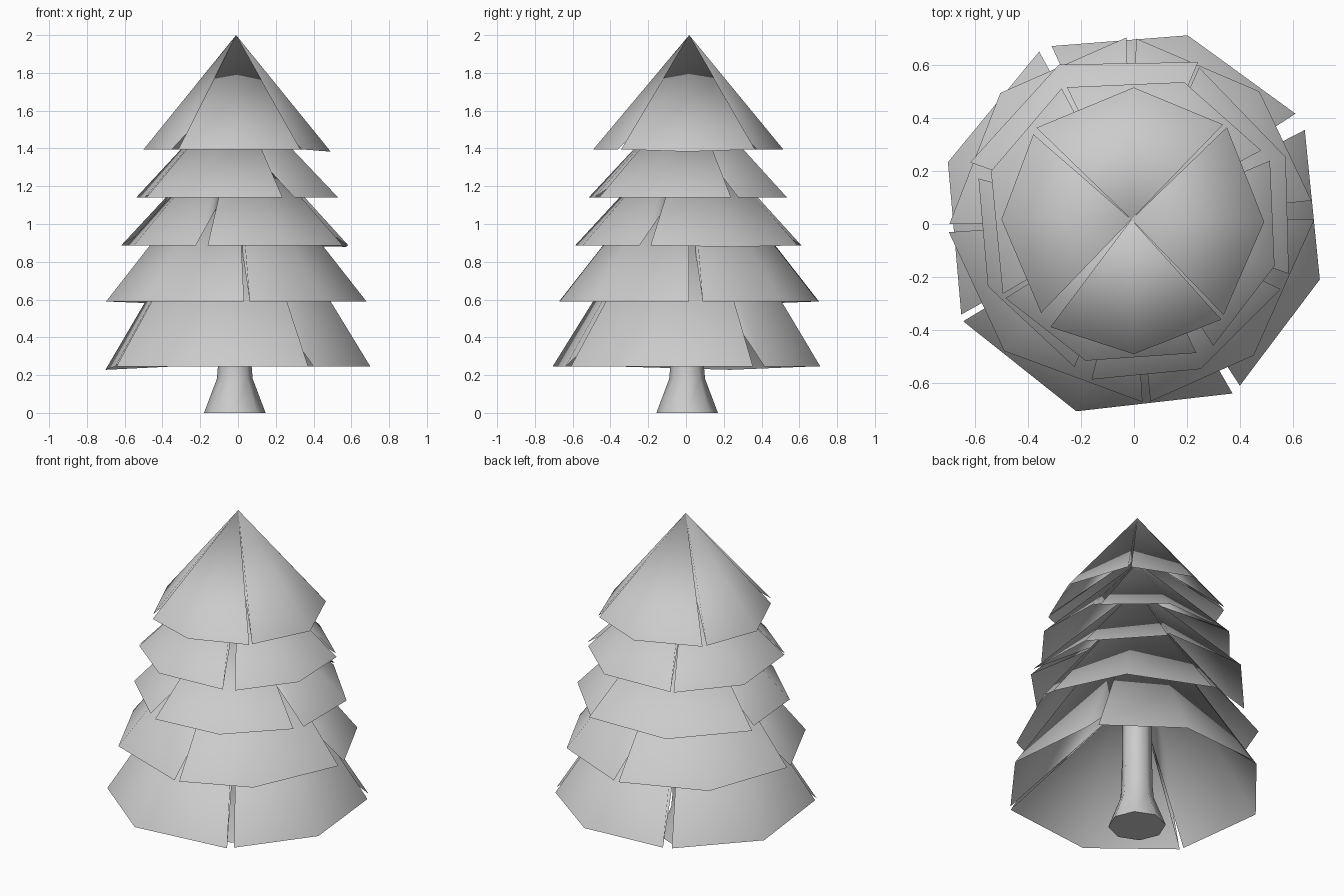
import bpy
from math import sin, cos, radians, pi

if "Cube" in bpy.data.objects:
    bpy.data.objects.remove(bpy.data.objects["Cube"])


def make_object(name, verts, faces):
    mesh = bpy.data.meshes.new(name)
    mesh.from_pydata(verts, [], faces)
    mesh.update()
    obj = bpy.data.objects.new(name, mesh)
    bpy.context.collection.objects.link(obj)
    return obj


def foliage_tier(name, centre, rim_z, apex_z, root_z, petals):
    """Four folded petals hanging from one apex, each with two inner side walls."""
    cx, cy = centre
    verts, faces = [], []
    for start, mid, end, radius, drop in petals:
        b = len(verts)
        verts.append((-0.01, 0.017, apex_z))
        for deg, dz in ((start, 0), (mid, drop), (end, 0)):
            a = radians(deg)
            verts.append((cx + radius * cos(a), cy + radius * sin(a), rim_z - dz))
        verts.append((-0.01, 0.017, root_z))
        faces += [(b, b + 1, b + 2), (b, b + 2, b + 3),      # outer fold
                  (b, b + 4, b + 1), (b, b + 3, b + 4)]      # side walls
    obj = make_object(name, verts, faces)
    for p in obj.data.polygons:
        p.use_smooth = True


# Foliage tiers, top to bottom: centre, rim z, apex z, wall root z,
# then petals as (start, middle, end angle, radius, middle drop)
AXIS = (-0.01, 0.017)
tiers = [
    (AXIS, 1.395, 2.00, 1.76,
     [(46, 89, 136, 0.498, 0), (139, 180, 226, 0.49, 0),
      (233, 271, 312, 0.508, 0), (-46, -1, 44, 0.501, 0.012)]),
    (AXIS, 1.14, 1.71, 1.48,
     [(28, 69, 116, 0.555, 0), (118, 161, 210, 0.56, 0),
      (212, 252, 296, 0.56, 0), (303, 342, 383, 0.568, 0)]),
    (AXIS, 0.887, 1.54, 1.27,
     [(-19, 22, 66, 0.628, 0.008), (67, 115, 160.5, 0.645, 0),
      (165, 205, 249, 0.597, 0), (256, 295, 335, 0.622, 0)]),
    (AXIS, 0.59, 1.47, 1.08,
     [(6, 45, 88.5, 0.683, 0), (91.5, 136, 181.5, 0.687, 0.008),
      (184, 226, 273.5, 0.69, 0), (276, 312, 360, 0.69, 0)]),
    ((0.0, 0.005), 0.245, 1.41, 0.85,
     [(34, 74, 115, 0.735, 0), (119, 162, 208, 0.738, 0.017),
      (210, 253, 300, 0.744, 0), (303, 343, 388.5, 0.733, 0)]),
]
for i, tier in enumerate(tiers):
    foliage_tier(f"foliage_tier_{i + 1}", *tier)

# Trunk: eight-sided, flared at the foot
SIDES = 8
profile = [(0.163, 0.0), (0.095, 0.18), (0.088, 0.26), (0.08, 0.85)]
verts = [(-0.017 + r * cos(2 * pi * k / SIDES), 0.006 + r * sin(2 * pi * k / SIDES), z)
         for r, z in profile for k in range(SIDES)]
faces = [(j * SIDES + k, j * SIDES + (k + 1) % SIDES,
          (j + 1) * SIDES + (k + 1) % SIDES, (j + 1) * SIDES + k)
         for j in range(len(profile) - 1) for k in range(SIDES)]
top = (len(profile) - 1) * SIDES
faces += [tuple(reversed(range(SIDES))), tuple(range(top, top + SIDES))]
trunk = make_object("trunk", verts, faces)
bpy.context.view_layer.objects.active = trunk
trunk.select_set(True)
bpy.ops.object.shade_smooth_by_angle(angle=radians(50))
